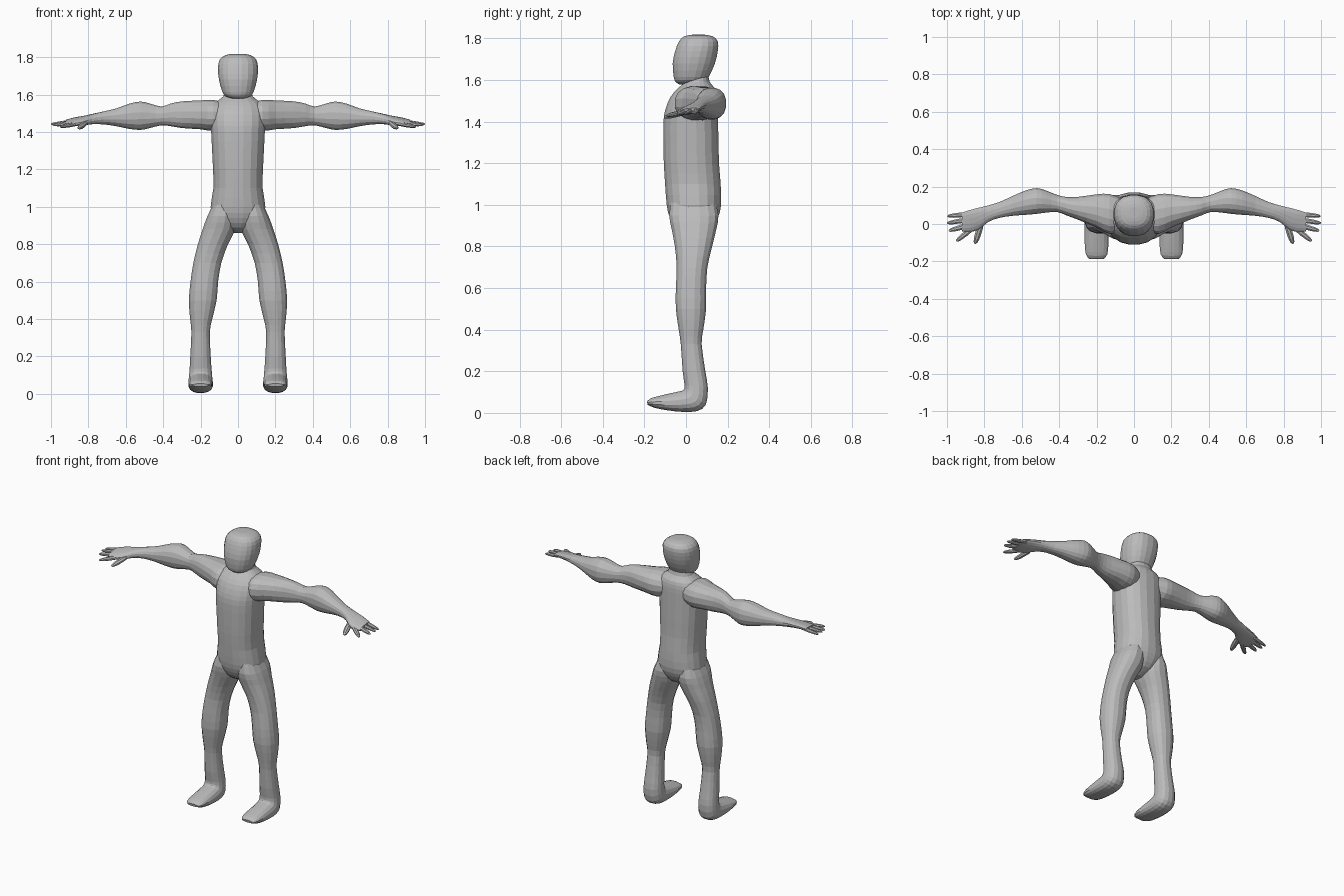
import bpy, bmesh, math
from mathutils import Vector

skin = bpy.data.materials.new("plain grey")
skin.diffuse_color = (0.5, 0.5, 0.5, 1)


def spline(a, b, c, d, t):
    # Catmull-Rom blend between b and c
    return 0.5 * (2*b + (c - a)*t + (2*a - 5*b + 4*c - d)*t*t + (3*b - a - 3*c + d)*t**3)


def loft(name, rings, sides=16, steps=2, power=2.3):
    """Skin rounded sections; each ring is (centre, half axis, half axis)."""
    rings = [tuple(Vector(p) for p in r) for r in rings]
    path = []
    last = len(rings) - 1
    for i in range(last):
        four = [rings[min(max(j, 0), last)] for j in range(i - 1, i + 3)]
        for k in range(steps):
            path.append([spline(*[r[n] for r in four], k / steps) for n in range(3)])
    path.append(rings[-1])
    bm = bmesh.new()
    loops = []
    for c, u, v in path:
        loop = []
        for k in range(sides):
            a = 2 * math.pi * (k + 0.5) / sides
            s, t = (math.copysign(abs(f)**(2/power), f) for f in (math.cos(a), math.sin(a)))
            loop.append(bm.verts.new(c + u*s + v*t))
        loops.append(loop)
    for p, q in zip(loops, loops[1:]):
        for k in range(sides):
            n = (k + 1) % sides
            bm.faces.new((p[k], p[n], q[n], q[k]))
    bm.faces.new(loops[0])
    bm.faces.new(loops[-1])
    bmesh.ops.recalc_face_normals(bm, faces=bm.faces)
    mesh = bpy.data.meshes.new(name)
    bm.to_mesh(mesh)
    bm.free()
    mesh.materials.append(skin)
    ob = bpy.data.objects.new(name, mesh)
    bpy.context.collection.objects.link(ob)
    return ob


def level(z, x0, x1, y0, y1):
    # horizontal section
    return ((x0+x1)/2, (y0+y1)/2, z), ((x1-x0)/2, 0, 0), (0, (y1-y0)/2, 0)


def upright(s, x, z0, z1, y0, y1, tilt=0):
    # section across an arm
    return (s*x, (y0+y1)/2, (z0+z1)/2), (0, (y1-y0)/2, tilt*(y1-y0)/2), (0, 0, (z1-z0)/2)


def foot_ring(s, w, ya, za, yb, zb):
    # section between an instep point and a sole point
    return (s*0.2, (ya+yb)/2, (za+zb)/2), (s*w, 0, 0), (0, (yb-ya)/2, (zb-za)/2)


# torso and neck: z, half width, front, back
body = loft("body", [level(z, -w, w, f, b) for z, w, f, b in [
    (0.86, 0.02, 0.0, 0.06), (0.89, 0.08, -0.05, 0.12), (0.94, 0.13, -0.08, 0.155),
    (1.0, 0.148, -0.094, 0.17), (1.1, 0.133, -0.102, 0.168), (1.2, 0.135, -0.108, 0.16),
    (1.3, 0.14, -0.11, 0.158), (1.4, 0.145, -0.11, 0.155), (1.46, 0.148, -0.10, 0.153),
    (1.52, 0.145, -0.075, 0.15), (1.56, 0.12, -0.04, 0.14), (1.59, 0.08, -0.01, 0.115),
    (1.64, 0.065, 0.0, 0.105)]], sides=20)

# head: z, half width, front, back
head = loft("head", [level(z, -w, w, f, b) for z, w, f, b in [
    (1.578, 0.03, -0.03, 0.03), (1.59, 0.065, -0.05, 0.08), (1.615, 0.085, -0.06, 0.11),
    (1.68, 0.103, -0.065, 0.14), (1.74, 0.108, -0.053, 0.154), (1.785, 0.1, -0.035, 0.154),
    (1.81, 0.07, -0.01, 0.13), (1.818, 0.03, 0.03, 0.09)]], sides=20)

parts = []
for s in (-1, 1):
    # leg: z, inner x, outer x, front, back
    leg = [level(z, s*a, s*b, f, k) for z, a, b, f, k in [
        (1.03, 0.02, 0.125, -0.07, 0.14), (0.95, 0.008, 0.165, -0.083, 0.158),
        (0.88, 0.012, 0.19, -0.07, 0.147), (0.8, 0.052, 0.216, -0.055, 0.127),
        (0.7, 0.088, 0.24, -0.046, 0.104), (0.6, 0.105, 0.255, -0.05, 0.098),
        (0.5, 0.113, 0.264, -0.05, 0.098), (0.4, 0.137, 0.257, -0.036, 0.084),
        (0.33, 0.15, 0.25, -0.026, 0.076), (0.2, 0.145, 0.256, -0.017, 0.094)]]
    # foot: half width, instep y z, sole y z
    leg += [foot_ring(s, *r) for r in [
        (0.06, -0.008, 0.135, 0.106, 0.12), (0.064, -0.012, 0.112, 0.097, 0.04),
        (0.066, -0.03, 0.105, 0.055, 0.008), (0.066, -0.08, 0.094, -0.015, 0.004),
        (0.064, -0.13, 0.082, -0.09, 0.012), (0.058, -0.17, 0.07, -0.15, 0.024),
        (0.04, -0.188, 0.055, -0.184, 0.038)]]
    parts.append(loft("leg", leg))

    # arm and palm: x, bottom, top, front, back, tilt
    parts.append(loft("arm", [upright(s, *r) for r in [
        (0.05, 1.43, 1.55, -0.03, 0.13), (0.13, 1.405, 1.573, -0.055, 0.162),
        (0.2, 1.413, 1.57, -0.02, 0.16), (0.3, 1.42, 1.565, 0.022, 0.146),
        (0.36, 1.43, 1.553, 0.045, 0.145), (0.41, 1.435, 1.537, 0.063, 0.156),
        (0.47, 1.42, 1.553, 0.06, 0.18), (0.52, 1.41, 1.564, 0.053, 0.193),
        (0.58, 1.415, 1.553, 0.048, 0.18), (0.65, 1.43, 1.527, 0.043, 0.15),
        (0.72, 1.44, 1.51, 0.032, 0.118), (0.78, 1.442, 1.496, 0.01, 0.1, 0.1),
        (0.83, 1.437, 1.482, -0.03, 0.088, 0.2), (0.88, 1.435, 1.472, -0.045, 0.075, 0.2),
        (0.92, 1.437, 1.463, -0.04, 0.062, 0.15)]]))

    # fingers and thumb: base, tip, radius
    for base, tip, r in [((0.89, 0.052, 1.456), (0.997, 0.042, 1.44), 0.014),
                         ((0.89, 0.022, 1.452), (1.0, 0.005, 1.442), 0.014),
                         ((0.89, -0.008, 1.448), (0.99, -0.036, 1.437), 0.015),
                         ((0.87, -0.028, 1.442), (0.95, -0.092, 1.428), 0.015),
                         ((0.82, -0.01, 1.445), (0.85, -0.105, 1.42), 0.018)]:
        a, b = (Vector((s*p[0], p[1], p[2])) for p in (base, tip))
        d = (b - a).normalized()
        side = d.cross(Vector((0, 0, 1))).normalized()
        up = side.cross(d)
        parts.append(loft("digit", [(a.lerp(b, t), side*r*k, up*r*k*0.8) for t, k in
                     [(0, 0.9), (0.35, 1.0), (0.7, 0.9), (0.92, 0.6), (1, 0.25)]],
                          sides=8, steps=1, power=2))

# merge limbs into one continuous body
for p in parts:
    m = body.modifiers.new("join", 'BOOLEAN')
    m.operation, m.solver, m.object = 'UNION', 'EXACT', p
graph = bpy.context.evaluated_depsgraph_get()
merged = bpy.data.meshes.new_from_object(body.evaluated_get(graph))
body.modifiers.clear()
body.data = merged
for p in parts:
    bpy.data.objects.remove(p)
